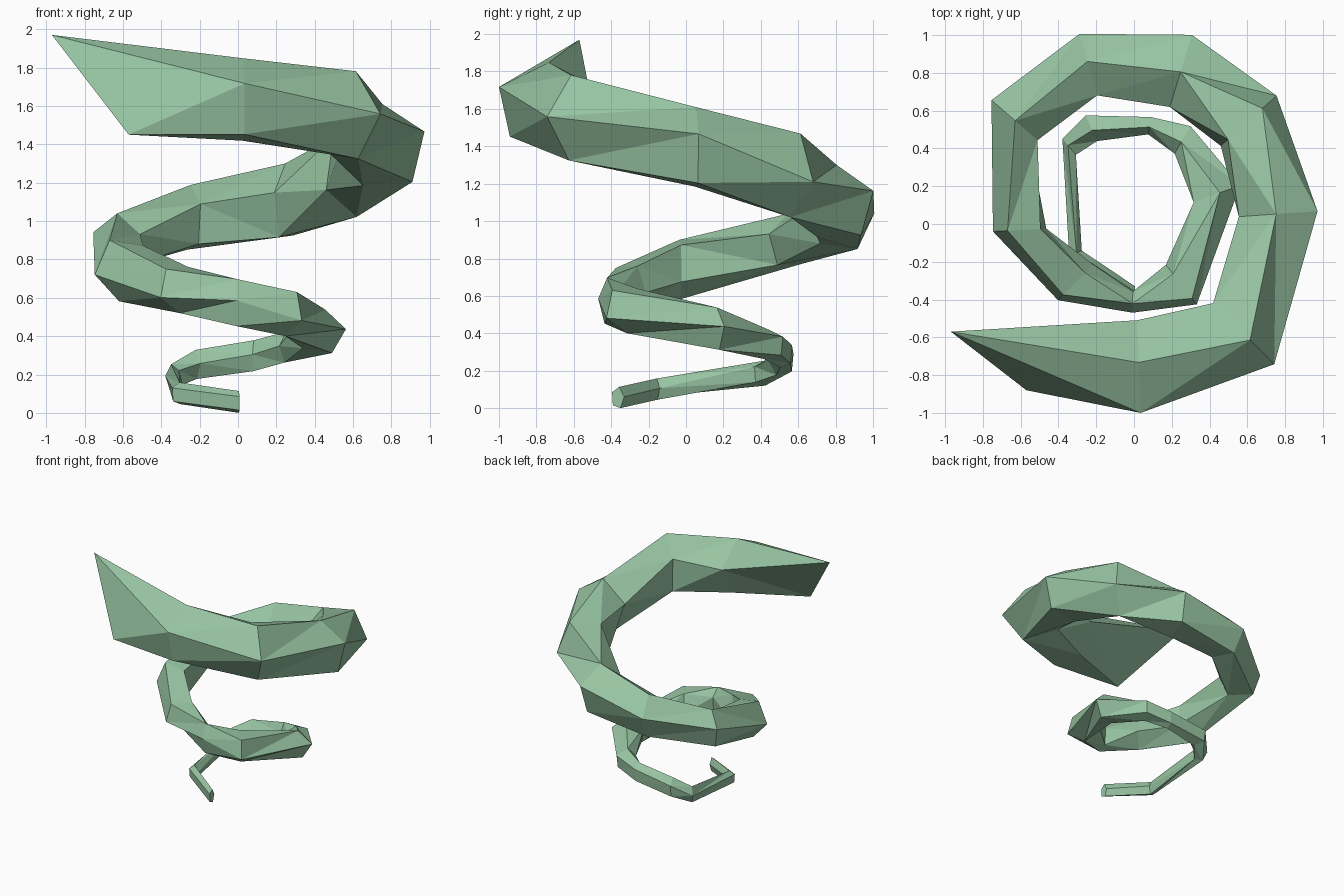
import bpy, bmesh
from math import radians, cos, sin
from mathutils import Vector

if "Cube" in bpy.data.objects:
    bpy.data.objects.remove(bpy.data.objects["Cube"])

SIDES = 5
# Spiral stations from wide top to thin foot:
# angle round the axis, distance from axis, height, half width, half height, roll
STATIONS = [
    (-88, .765, 1.62, .26, .23, 25),
    (-45, .80, 1.55, .25, .24, 2),
    (4, .77, 1.38, .22, .23, 22),
    (42, .81, 1.26, .21, .24, -12),
    (73, .85, 1.09, .21, .21, 20),
    (106, .87, 1.01, .18, .18, 10),
    (139, .84, .89, .17, .15, 20),
    (183, .60, .75, .15, .17, -10),
    (225, .44, .65, .14, .13, -22),
    (269, .41, .57, .06, .13, 7),
    (308, .41, .53, .14, .13, -22),
    (380, .46, .42, .14, .12, 8),
    (420, .52, .34, .09, .085, 30),
    (441, .53, .295, .05, .085, 30),
    (474, .56, .25, .08, .08, 30),
    (490, .53, .185, .06, .07, 5),
    (567, .35, .10, .04, .06, 30),
    (631, .365, .055, .035, .06, 30),
]


def ring(angle, dist, height, half_w, half_h, roll):
    out = Vector((cos(radians(angle)), sin(radians(angle)), 0))
    points = []
    for k in range(SIDES):
        t = radians(roll + 360 * k / SIDES)
        points.append(out * (dist + half_w * cos(t)) + Vector((0, 0, height + half_h * sin(t))))
    return points


# Wide end closes to a single slanted edge
upper, lower = Vector((-.97, -.57, 1.97)), Vector((-.57, -.88, 1.45))
rings = [[upper, upper, upper, lower, lower]] + [ring(*s) for s in STATIONS]

# Skin the rings into one tapering spiral
bm = bmesh.new()
loops = [[bm.verts.new(p) for p in r] for r in rings]
for a, b in zip(loops, loops[1:]):
    for k in range(SIDES):
        n = (k + 1) % SIDES
        bm.faces.new((a[k], a[n], b[n], b[k]))
bm.faces.new(loops[-1])
bmesh.ops.remove_doubles(bm, verts=bm.verts, dist=.001)
bmesh.ops.triangulate(bm, faces=bm.faces)
bmesh.ops.recalc_face_normals(bm, faces=bm.faces)

mesh = bpy.data.meshes.new("spiral_horn")
bm.to_mesh(mesh)
bm.free()
horn = bpy.data.objects.new("spiral_horn", mesh)
bpy.context.collection.objects.link(horn)

# Green finish
green = bpy.data.materials.new("green")
green.diffuse_color = (.31, .55, .36, 1)
green.use_nodes = True
green.node_tree.nodes["Principled BSDF"].inputs["Base Color"].default_value = green.diffuse_color
mesh.materials.append(green)
